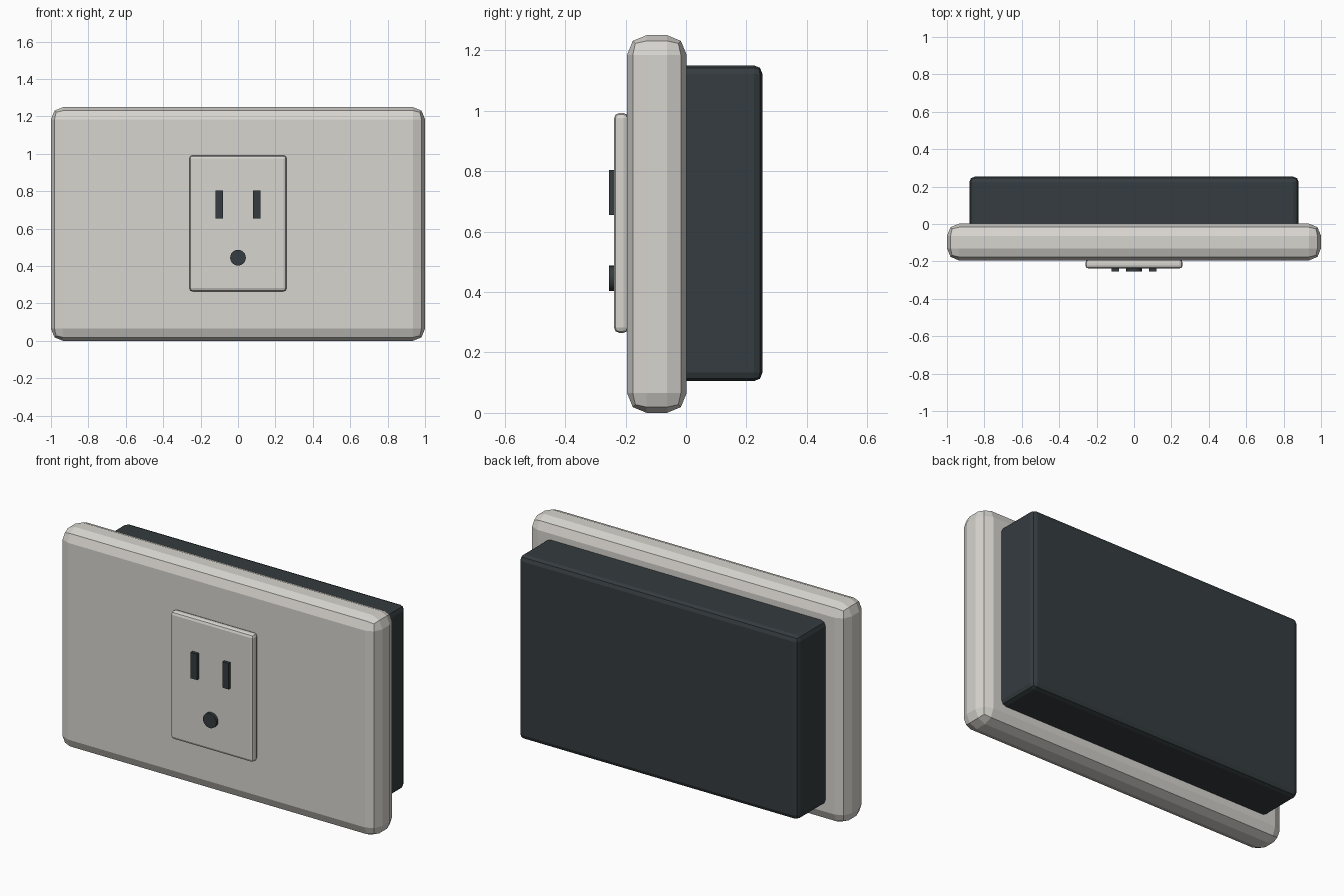
import bpy
import math

if "Cube" in bpy.data.objects:
    bpy.data.objects.remove(bpy.data.objects["Cube"])


def material(name, color):
    m = bpy.data.materials.new(name)
    m.diffuse_color = color
    m.use_nodes = True
    m.node_tree.nodes["Principled BSDF"].inputs["Base Color"].default_value = m.diffuse_color
    return m


light = material("warm_white", (0.68, 0.66, 0.62, 1))
dark = material("dark_slate", (0.035, 0.045, 0.05, 1))


def box(name, x, y, z, mat, bevel=0.0):
    """Box from (min, max) ranges, with an optional two-step rounded edge."""
    bpy.ops.mesh.primitive_cube_add(
        size=1, location=[(r[0] + r[1]) / 2 for r in (x, y, z)])
    ob = bpy.context.object
    ob.name = name
    ob.scale = [r[1] - r[0] for r in (x, y, z)]
    bpy.ops.object.transform_apply(location=False, rotation=False, scale=True)
    ob.data.materials.append(mat)
    if bevel:
        mod = ob.modifiers.new("rounded_edges", 'BEVEL')
        mod.width = bevel
        mod.segments = 2
    return ob


# Wall plate and the box behind it
box("wall_plate", (-1, 1), (-0.195, 0.002), (0, 1.25), light, 0.065)
box("back_box", (-0.88, 0.88), (-0.05, 0.253), (0.105, 1.15), dark, 0.028)

# Raised outlet face
box("outlet_face", (-0.26, 0.26), (-0.238, -0.19), (0.265, 0.992), light, 0.017)

# Blade slots, left and right
for side, label in ((-1, "left"), (1, "right")):
    cx = side * 0.1
    box(label + "_slot", (cx - 0.02, cx + 0.02), (-0.255, -0.215),
        (0.655, 0.803), dark)

# Round ground hole
bpy.ops.mesh.primitive_cylinder_add(
    vertices=24, radius=0.042, depth=0.04, location=(0, -0.235, 0.445),
    rotation=(math.pi / 2, 0, 0))
hole = bpy.context.object
hole.name = "ground_hole"
hole.data.materials.append(dark)
bpy.ops.object.shade_smooth_by_angle(angle=math.radians(30))
